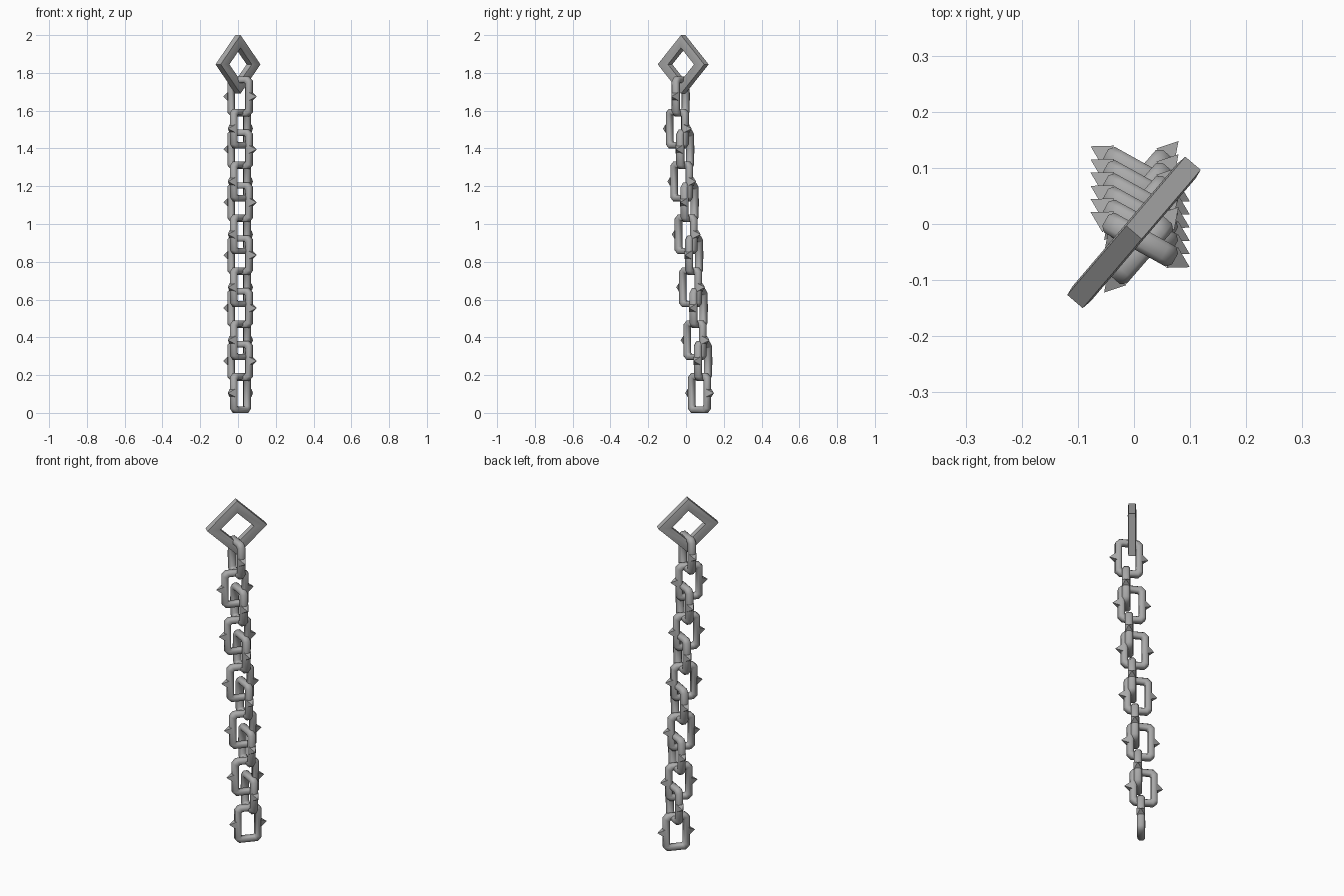
import bpy, bmesh
from math import radians, pi
from mathutils import Matrix

cube = bpy.data.objects.get("Cube")
if cube:
    bpy.data.objects.remove(cube)

steel = bpy.data.materials.new("grey steel")
steel.use_nodes = True
steel.diffuse_color = (0.4, 0.4, 0.4, 1)
steel.node_tree.nodes["Principled BSDF"].inputs["Base Color"].default_value = (0.4, 0.4, 0.4, 1)


def sweep_ring(bm, inner, outer, depth, chamfer):
    """Closed bar between two matching outlines in the XZ plane, with chamfered edges."""
    h = depth / 2
    section = [(0, h - chamfer), (0.25, h), (0.75, h), (1, h - chamfer),
               (1, chamfer - h), (0.75, -h), (0.25, -h), (0, chamfer - h)]
    loops = []
    for (ix, iz), (ox, oz) in zip(inner, outer):
        loops.append([bm.verts.new((ix + (ox - ix) * t, y, iz + (oz - iz) * t))
                      for t, y in section])
    n, m = len(loops), len(section)
    for i in range(n):
        a, b = loops[i], loops[(i + 1) % n]
        for j in range(m):
            k = (j + 1) % m
            bm.faces.new((a[j], a[k], b[k], b[j]))


def cut_rect(w, h, c):
    """Rectangle outline with cut corners."""
    pts = []
    for sx, sz in ((1, 1), (-1, 1), (-1, -1), (1, -1)):
        pair = [(sx * w, sz * (h - c)), (sx * (w - c), sz * h)]
        pts += pair if sx == sz else pair[::-1]
    return pts


def diamond(rx, rz):
    return [(rx, 0), (0, rz), (-rx, 0), (0, -rz)]


def finish(bm, name, location, angle):
    bmesh.ops.recalc_face_normals(bm, faces=bm.faces)
    mesh = bpy.data.meshes.new(name)
    bm.to_mesh(mesh)
    bm.free()
    mesh.materials.append(steel)
    ob = bpy.data.objects.new(name, mesh)
    bpy.context.collection.objects.link(ob)
    ob.location = location
    ob.rotation_euler.z = radians(angle)
    bpy.ops.object.select_all(action='DESELECT')
    ob.select_set(True)
    bpy.context.view_layer.objects.active = ob
    bpy.ops.object.shade_smooth_by_angle(angle=radians(48))


def link(name, location, angle):
    bm = bmesh.new()
    sweep_ring(bm, cut_rect(0.037, 0.072, 0.006), cut_rect(0.071, 0.105, 0.021), 0.04, 0.009)
    # Four-sided spike on the middle of each side bar
    for side in (1, -1):
        place = Matrix.Translation((side * 0.083, 0, 0)) @ Matrix.Rotation(side * pi / 2, 4, 'Y') \
            @ Matrix.Rotation(pi / 4, 4, 'Z')
        bmesh.ops.create_cone(bm, cap_ends=True, segments=4, radius1=0.03, radius2=0,
                              depth=0.036, matrix=place)
    finish(bm, name, location, angle)


# Diamond hanger at the top
bm = bmesh.new()
sweep_ring(bm, diamond(0.091, 0.087), diamond(0.162, 0.155), 0.042, 0.003)
finish(bm, "diamond_hanger", (0, -0.015, 1.845), 49.5)

# Alternating links, drifting backwards as the chain hangs down
for i in range(6):
    drop, drift = 0.28 * i, 0.0235 * i
    link(f"cross_link_{i + 1}", (0.011, -0.028 + drift, 1.675 - drop), -29)
    link(f"side_link_{i + 1}", (0.013, -0.046 + drift, 1.505 - drop), 49)
